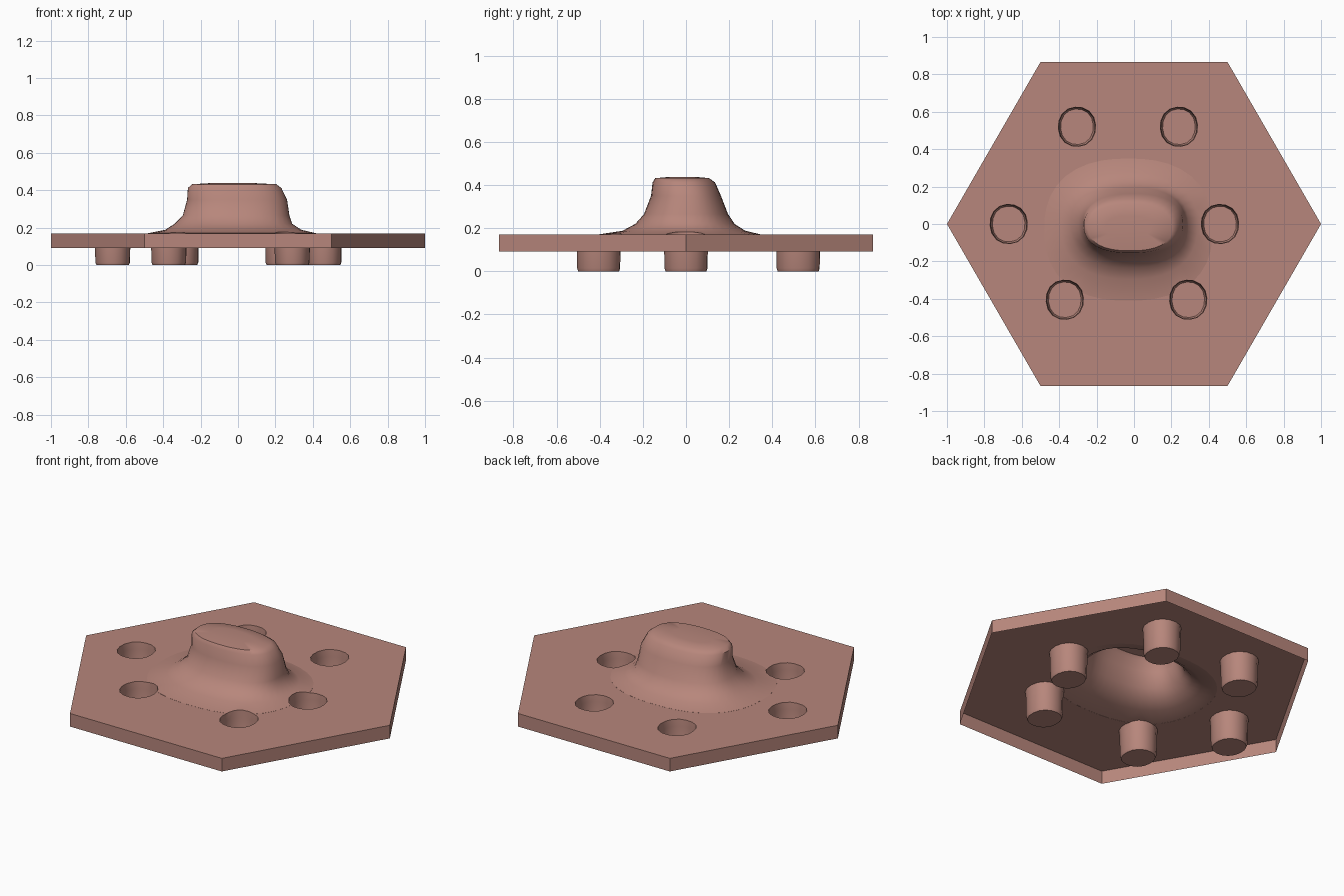
import bpy, bmesh, math

if "Cube" in bpy.data.objects:
    bpy.data.objects.remove(bpy.data.objects["Cube"])

clay = bpy.data.materials.new("dusty rose clay")
clay.diffuse_color = (0.475, 0.24, 0.20, 1)
clay.use_nodes = True
clay.node_tree.nodes["Principled BSDF"].inputs["Base Color"].default_value = clay.diffuse_color


def stacked(name, rings, sides, power=2.0, turn=0.0):
    """Closed solid from rings (cx, cy, rx, ry, z), bottom to top."""
    bm = bmesh.new()
    loops = []
    for cx, cy, rx, ry, z in rings:
        loop = []
        for i in range(sides):
            a = turn + 2 * math.pi * i / sides
            c, s = math.cos(a), math.sin(a)
            k = (abs(c) ** power + abs(s) ** power) ** (-1 / power) if power != 2 else 1
            loop.append(bm.verts.new((cx + rx * c * k, cy + ry * s * k, z)))
        loops.append(loop)
    for lo, hi in zip(loops, loops[1:]):
        for i in range(sides):
            j = (i + 1) % sides
            bm.faces.new((lo[i], lo[j], hi[j], hi[i]))
    bm.faces.new(loops[0][::-1])
    bm.faces.new(loops[-1])
    me = bpy.data.meshes.new(name)
    bm.to_mesh(me)
    bm.free()
    me.materials.append(clay)
    ob = bpy.data.objects.new(name, me)
    bpy.context.collection.objects.link(ob)
    return ob


def combine(target, tool, operation):
    bpy.context.view_layer.objects.active = target
    m = target.modifiers.new("combine", 'BOOLEAN')
    m.operation, m.object, m.solver = operation, tool, 'EXACT'
    bpy.ops.object.modifier_apply(modifier=m.name)
    bpy.data.objects.remove(tool)


# Hexagonal plate, kept as a deep block until the surface is shaped
plate = stacked("hexagonal_plate", [(0, 0, 1, 1, -0.5), (0, 0, 1, 1, 0.17)], 6)

# Flared central boss
boss = stacked("central_boss", [
    (-0.03, -0.03, 0.45, 0.38, 0.13),
    (-0.03, -0.03, 0.45, 0.38, 0.1705),
    (-0.025, -0.01, 0.365, 0.285, 0.188),
    (-0.025, -0.005, 0.315, 0.23, 0.22),
    (-0.01, 0, 0.285, 0.195, 0.265),
    (-0.005, 0, 0.267, 0.162, 0.35),
    (-0.018, -0.01, 0.25, 0.145, 0.412),
    (-0.02, -0.018, 0.225, 0.125, 0.432),
    (-0.03, -0.015, 0.12, 0.06, 0.438)], 40, 2.4)
combine(plate, boss, 'UNION')

# Six wells pressed down to the ground, seen from below as pegs
spots = [(-0.305, 0.52), (0.24, 0.52), (-0.67, 0), (0.46, 0), (-0.37, -0.405), (0.29, -0.405)]
for x, y in spots:
    well = stacked("well_cutter", [(x, y, 0.087, 0.095, 0), (x, y, 0.093, 0.1, 0.015),
                                   (x, y, 0.095, 0.102, 0.13), (x, y, 0.1, 0.105, 0.172),
                                   (x, y, 0.1, 0.105, 0.26)], 16, 2.2, 0.1)
    combine(plate, well, 'DIFFERENCE')

# Open the underside: drop the block's bottom and shorten its walls to a skirt
bm = bmesh.new()
bm.from_mesh(plate.data)
bottom = [f for f in bm.faces if all(v.co.z < -0.3 for v in f.verts)]
bmesh.ops.delete(bm, geom=bottom, context='FACES_ONLY')
for v in bm.verts:
    if v.co.z < -0.3:
        v.co.z = 0.092
bm.to_mesh(plate.data)
bm.free()

# Smooth boss, crisp edges
bpy.ops.object.select_all(action='DESELECT')
plate.select_set(True)
bpy.context.view_layer.objects.active = plate
bpy.ops.object.shade_smooth_by_angle(angle=math.radians(45))
